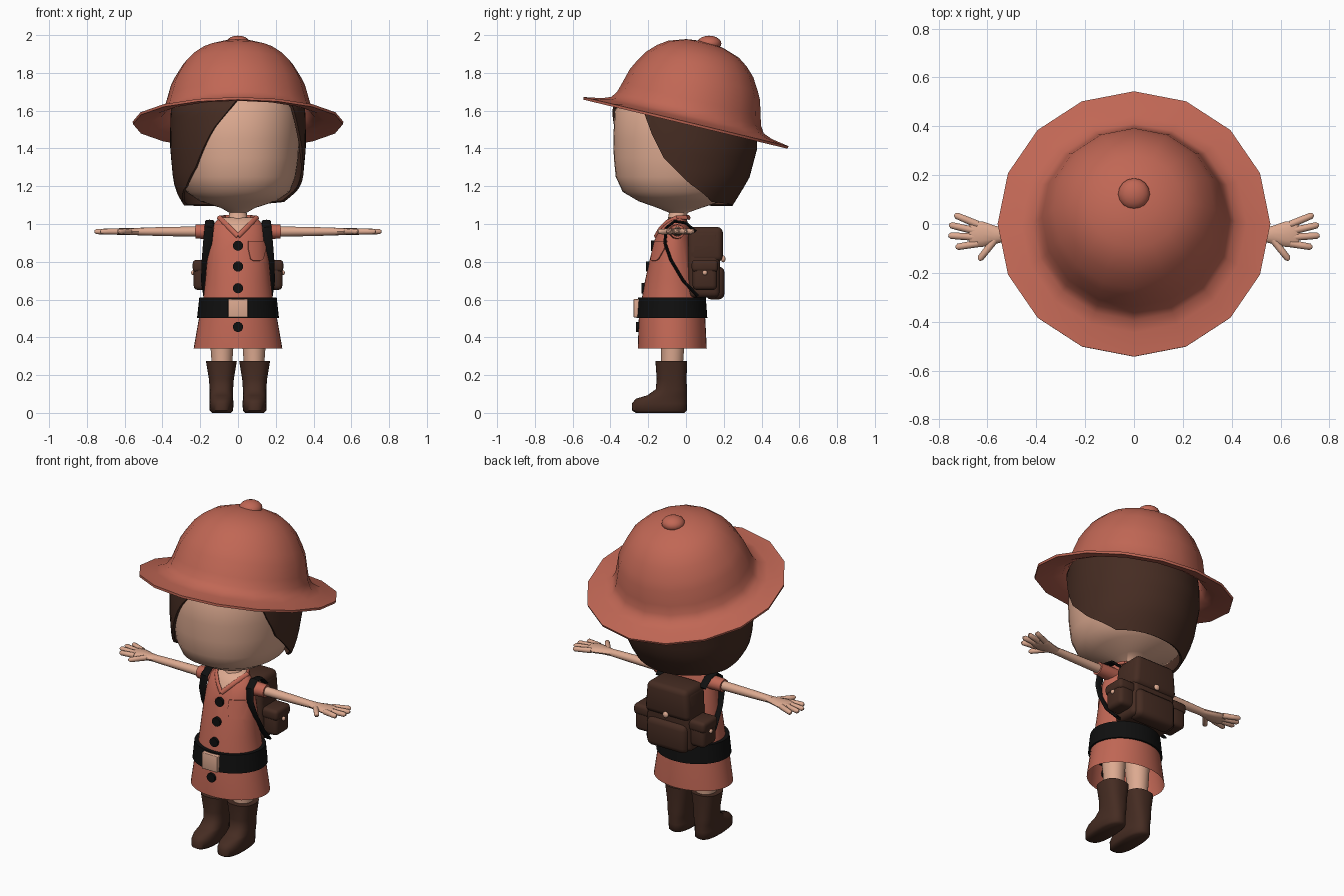
import bpy, bmesh, math
from math import sin, cos, pi, radians
from mathutils import Vector, Matrix
from mathutils.bvhtree import BVHTree

if "Cube" in bpy.data.objects:
    bpy.data.objects.remove(bpy.data.objects["Cube"])


def material(name, rgb):
    m = bpy.data.materials.new(name)
    m.use_nodes = True
    m.diffuse_color = (*rgb, 1)
    m.node_tree.nodes["Principled BSDF"].inputs["Base Color"].default_value = (*rgb, 1)
    return m


CLAY = material("clay_red", (0.53, 0.135, 0.09))
SKIN = material("skin", (0.72, 0.4, 0.28))
BROWN = material("dark_brown", (0.06, 0.025, 0.016))
BLACK = material("black", (0.005, 0.005, 0.005))


def finish(bm, name, mats, solid=0, angle=40):
    bmesh.ops.recalc_face_normals(bm, faces=bm.faces)
    mesh = bpy.data.meshes.new(name)
    bm.to_mesh(mesh)
    bm.free()
    ob = bpy.data.objects.new(name, mesh)
    bpy.context.collection.objects.link(ob)
    for m in mats:
        mesh.materials.append(m)
    bpy.ops.object.select_all(action='DESELECT')
    ob.select_set(True)
    bpy.context.view_layer.objects.active = ob
    if solid:
        mod = ob.modifiers.new("thickness", 'SOLIDIFY')
        mod.thickness, mod.offset = solid, 0
        bpy.ops.object.modifier_apply(modifier=mod.name)
    bpy.ops.object.shade_smooth_by_angle(angle=radians(angle))
    return ob


def skin_rows(rows, closed=True, caps=(True, True)):
    """Join rows of points into a surface."""
    bm = bmesh.new()
    vs = [[bm.verts.new(p) for p in row] for row in rows]
    n = len(vs[0])
    for a, b in zip(vs, vs[1:]):
        for i in range(n if closed else n - 1):
            j = (i + 1) % n
            bm.faces.new((a[i], a[j], b[j], b[i]))
    for cap, row in zip(caps, (vs[0], vs[-1])):
        if cap:
            bm.faces.new(row)
    return bm


def ring(z, rx, front, back, x=0, power=2, n=32):
    """Oval outline at height z between a front and a back y."""
    cy, ry = (front + back) / 2, (back - front) / 2
    bend = lambda v: math.copysign(abs(v) ** (2 / power), v)
    return [(x + rx * bend(sin(2 * pi * i / n)), cy - ry * bend(cos(2 * pi * i / n)), z)
            for i in range(n)]


def tube(name, pts, radii, mat, ref=(0, 1, 0), n=12):
    """Oval tube along a path; radii are (along ref, across)."""
    pts, rows = [Vector(p) for p in pts], []
    for i, p in enumerate(pts):
        d = (pts[min(i + 1, len(pts) - 1)] - pts[max(i - 1, 0)]).normalized()
        u = Vector(ref)
        u = (u - d * u.dot(d)).normalized()
        v = d.cross(u)
        ru, rv = radii[min(i, len(radii) - 1)]
        rows.append([p + u * ru * cos(2 * pi * k / n) + v * rv * sin(2 * pi * k / n)
                     for k in range(n)])
    return finish(skin_rows(rows), name, [mat])


def box(name, lo, hi, mat, bevel=0.025, taper=1):
    lo, hi = Vector(lo), Vector(hi)
    bm = bmesh.new()
    bmesh.ops.create_cube(bm, size=1)
    for v in bm.verts:
        if v.co.z > 0:
            v.co.x *= taper
        v.co = (lo + hi) / 2 + v.co * (hi - lo)
    if bevel:
        bmesh.ops.bevel(bm, geom=bm.edges[:], offset=bevel, segments=3, profile=0.5, affect='EDGES')
    return finish(bm, name, [mat])


def ball(name, pos, size, mat):
    bm = bmesh.new()
    bmesh.ops.create_uvsphere(bm, u_segments=16, v_segments=10, radius=1)
    bm.transform(Matrix.Translation(pos) @ Matrix.Diagonal((*size, 1)))
    return finish(bm, name, [mat])


def lerp(table, t):
    """Piecewise linear lookup; the first column is the key."""
    for a, b in zip(table, table[1:]):
        if t <= b[0]:
            f = max(0, (t - a[0]) / (b[0] - a[0]))
            return [p + (q - p) * f for p, q in zip(a[1:], b[1:])]
    return list(table[-1][1:])


# Head and neck
head = [(0.99, .09, -.11, 0), (1.03, .05, -.095, 0), (1.06, .046, -.09, .01),
        (1.085, .09, -.15, .08), (1.12, .2, -.25, .19), (1.17, .275, -.335, .25),
        (1.25, .305, -.372, .3), (1.35, .32, -.382, .33), (1.45, .325, -.385, .34),
        (1.6, .32, -.378, .33), (1.7, .28, -.31, .3)]
finish(skin_rows([ring(*s, power=2.15, n=40) for s in head]), "head", [SKIN], angle=60)

# Hair: a cap whose lower edge sweeps from a parting down to the nape
shape = [(1.1, .28, -.29, .24), (1.18, .325, -.36, .29), (1.25, .338, -.388, .33),
         (1.4, .352, -.4, .37), (1.5, .352, -.398, .365), (1.62, .348, -.385, .345),
         (1.7, .315, -.31, .315)]
hem = [(-180, 1.1), (-100, 1.1), (-75, 1.13), (-55, 1.2), (-40, 1.3), (-22, 1.5), (0, 1.66),
       (50, 1.66), (57, 1.6), (63, 1.5), (75, 1.35), (97, 1.22), (125, 1.12), (180, 1.1)]
rows, steps = [], 72
for k in range(13):
    row = []
    for i in range(steps):
        deg = -180 + 360 * i / steps
        low = lerp(hem, deg)[0]
        z = low + (1.7 - low) * k / 12
        rx, front, back = lerp(shape, z)
        a = radians(deg)
        row.append((rx * sin(a), (front + back) / 2 - (back - front) / 2 * cos(a), z))
    rows.append(row)
finish(skin_rows(rows, caps=(False, True)), "hair", [BROWN], solid=0.014, angle=50)

# Sun hat, turned and tilted back
profile = [(.557, -.005), (.46, .012), (.41, .032), (.385, .07), (.37, .12), (.348, .2), (.325, .245),
           (.285, .31), (.24, .355), (.19, .39), (.1, .42), (.02, .43)]
bm = skin_rows([ring(h, r, -r, r, n=16) for r, h in profile], caps=(False, True))
tilt = Matrix.Translation((0, 0, 1.54)) @ Matrix.Rotation(radians(-13.5), 4, 'X')
bm.transform(tilt)
finish(bm, "hat", [CLAY], solid=0.014, angle=50)
ball("hat_knob", tilt @ Vector((0, .022, .432)), (.065, .065, .042), CLAY)

# Dress with a V neckline
dress = [(.34, .235, -.255, .11), (.5, .207, -.25, .102), (.6, .185, -.235, .09),
         (.7, .174, -.217, .07), (.8, .165, -.195, .05), (.92, .15, -.165, .03),
         (.99, .135, -.13, .015), (1.035, .1, -.09, 0)]
bm = skin_rows([ring(*s, n=40) for s in dress], caps=(False, True))
for side in (1, -1):
    bmesh.ops.bisect_plane(bm, geom=bm.verts[:] + bm.edges[:] + bm.faces[:],
                           plane_co=(0, 0, .935), plane_no=(side, 0, -1))
for f in bm.faces:
    c = f.calc_center_median()
    if c.y < -.04 and c.z - .935 > abs(c.x):
        f.material_index = 1
surface = BVHTree.FromBMesh(bm)
finish(bm, "dress", [CLAY, SKIN], angle=50)


def on_front(x, z, lift=0.004):
    hit = surface.ray_cast(Vector((x, -2, z)), Vector((0, 1, 0)))[0]
    return Vector((x, (hit.y if hit else -.07) - lift, z))


# Dress buttons and chest pocket
for i, z in enumerate((.885, .775, .66, .455)):
    p = on_front(0, z)
    tube(f"dress_button_{i + 1}", [p + Vector((0, .015, 0)), p - Vector((0, .008, 0))],
         [(.027, .027)], BLACK, ref=(1, 0, 0), n=16)
rows = []
for j in range(6):
    row = []
    for i in range(9):
        t = i / 4 - 1
        bottom = .865 - .06 * (1 - t ** 4) ** .5
        row.append(on_front(.1 + .045 * t, .91 + (bottom - .91) * j / 5))
    rows.append(row)
finish(skin_rows(rows, closed=False, caps=(False, False)), "chest_pocket", [CLAY], solid=0.008)

# Belt and buckle
finish(skin_rows([ring(.502, .217, -.263, .113, n=40), ring(.61, .205, -.255, .105, n=40)]),
       "belt", [BLACK])
box("buckle", (-.052, -.277, .505), (.052, -.24, .603), SKIN, bevel=0.004)

for side, word in ((1, "left"), (-1, "right")):
    # Collar
    tube(f"collar_{word}", [on_front(side * x, .935 + x) for x in (0, .04, .075)]
         + [(side * .1, -.05, 1.035), (side * .07, .0, 1.035), (0, .015, 1.035)],
         [(.013, .008)], CLAY, ref=(side, 0, -1))

    # Arm, sleeve and hand
    at = lambda x, y, z=.96: (side * x, y, z)
    tube(f"sleeve_{word}", [at(.09, -.05), at(.15, -.048), at(.225, -.045)],
         [(.045, .04), (.043, .04), (.038, .037)], CLAY)
    tube(f"arm_{word}", [at(.2, -.045), at(.4, -.045), at(.55, -.045)],
         [(.028, .027), (.025, .024), (.025, .019)], SKIN)
    tube(f"palm_{word}", [at(.52, -.045), at(.57, -.045), at(.62, -.042), at(.66, -.042), at(.675, -.042)],
         [(.024, .019), (.038, .018), (.052, .018), (.054, .016), (.045, .01)], SKIN)
    fingers = [((.64, -.002), (.735, .038)), ((.65, -.028), (.757, -.003)),
               ((.65, -.054), (.76, -.047)), ((.64, -.08), (.73, -.095)),
               ((.57, -.065), (.635, -.148))]
    for k, (a, b) in enumerate(fingers):
        a, b = Vector(at(*a)), Vector(at(*b))
        tube(f"finger_{word}_{k + 1}", [a, a.lerp(b, .5), a.lerp(b, .9), b],
             [(.016, .016), (.015, .015), (.014, .014), (.006, .006)], SKIN, ref=(0, 0, 1), n=10)

    # Leg and boot
    x = side * .085
    finish(skin_rows([ring(.2, .05, -.13, -.02, x), ring(.34, .06, -.132, -.01, x),
                      ring(.5, .07, -.15, 0, x)]), f"leg_{word}", [SKIN])
    boot = [(0, .05, -.265, -.01), (.012, .062, -.285, .004), (.05, .064, -.286, .005),
            (.075, .062, -.265, .005), (.093, .062, -.205, .005), (.125, .062, -.16, .005),
            (.18, .066, -.155, .003), (.275, .082, -.162, .006)]
    finish(skin_rows([ring(*s, x + side * .003, 2.5) for s in boot]), f"boot_{word}", [BROWN], angle=50)

    # Shoulder strap
    strap = [(.145, .05, .96), (.148, 0, 1.005), (.15, -.06, 1.015), (.153, -.105, .98), (.161, -.112, .9),
             (.168, -.08, .81), (.172, -.015, .7), (.16, .06, .62)]
    tube(f"shoulder_strap_{word}", [(side * a, b, c) for a, b, c in strap],
         [(.024, .008)], BLACK, ref=(1, 0, 0))

    # Side pocket of the backpack
    xs = sorted((side * .13, side * .235))
    box(f"side_pocket_{word}", (xs[0], .035, .65), (xs[1], .165, .79), BROWN)
    box(f"side_pocket_flap_{word}", (xs[0] - .005, .03, .745), (xs[1] + .005, .17, .81), BROWN, .02)
    ball(f"side_pocket_button_{word}", (side * .238, .1, .742), (.01, .013, .013), SKIN)

# Backpack
box("backpack", (-.155, .01, .61), (.155, .18, .97), BROWN, .03, .9)
box("backpack_flap", (-.15, .015, .8), (.15, .195, .985), BROWN, .03, .9)
box("backpack_pocket", (-.135, .1, .6), (.135, .205, .775), BROWN, .035)
ball("backpack_button", (0, .197, .815), (.018, .012, .018), SKIN)
